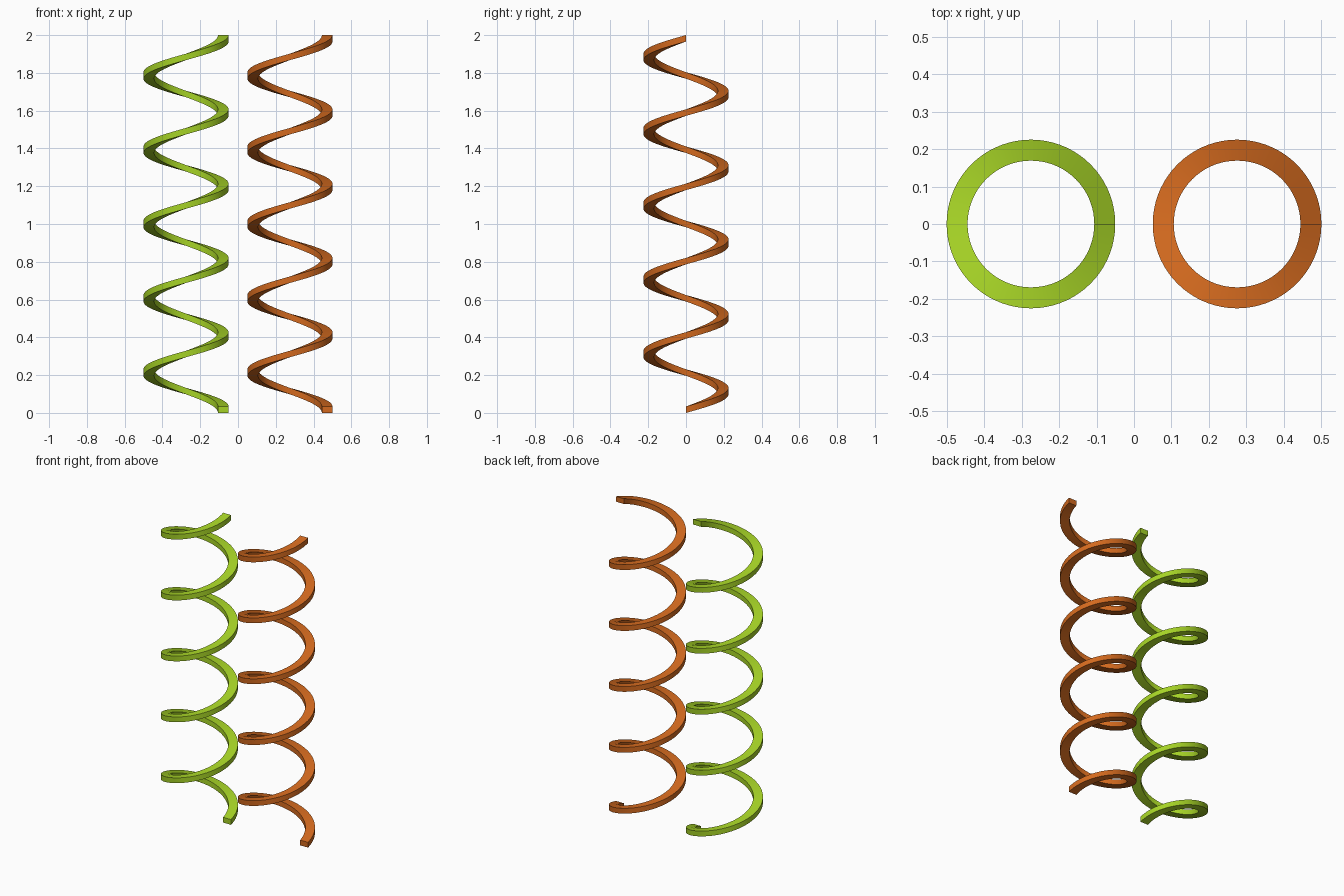
import bpy, bmesh, math

if "Cube" in bpy.data.objects:
    bpy.data.objects.remove(bpy.data.objects["Cube"])

TURNS, STEPS = 5, 72            # turns per coil, segments per turn
R_IN, R_OUT = 0.169, 0.225      # inner and outer radius
THICK = 0.034                   # vertical thickness of the strip
PITCH = (2.0 - THICK) / TURNS


def make_material(name, rgb):
    mat = bpy.data.materials.new(name)
    mat.diffuse_color = (*rgb, 1.0)
    mat.use_nodes = True
    mat.node_tree.nodes["Principled BSDF"].inputs["Base Color"].default_value = mat.diffuse_color
    return mat


def make_coil(name, x, mat):
    """Sweep an upright rectangle counterclockwise up a helix."""
    bm = bmesh.new()
    section = [(R_IN, 0), (R_OUT, 0), (R_OUT, THICK), (R_IN, THICK)]
    rings = []
    for i in range(TURNS * STEPS + 1):
        a = 2 * math.pi * i / STEPS
        z = PITCH * i / STEPS
        rings.append([bm.verts.new((r * math.cos(a), r * math.sin(a), z + h))
                      for r, h in section])
    # strip sides
    for low, high in zip(rings, rings[1:]):
        for k in range(4):
            j = (k + 1) % 4
            bm.faces.new((low[k], low[j], high[j], high[k]))
    # flat end caps
    bm.faces.new(rings[0])
    bm.faces.new(rings[-1])
    bmesh.ops.recalc_face_normals(bm, faces=bm.faces)
    mesh = bpy.data.meshes.new(name)
    bm.to_mesh(mesh)
    bm.free()
    mesh.materials.append(mat)
    obj = bpy.data.objects.new(name, mesh)
    obj.location.x = x
    bpy.context.collection.objects.link(obj)
    # smooth along the helix, crisp at the strip edges
    bpy.ops.object.select_all(action='DESELECT')
    obj.select_set(True)
    bpy.context.view_layer.objects.active = obj
    bpy.ops.object.shade_smooth_by_angle(angle=math.radians(30))


make_coil("green_coil", -0.275, make_material("lime green", (0.376, 0.644, 0.019)))
make_coil("orange_coil", 0.275, make_material("burnt orange", (0.644, 0.141, 0.013)))
